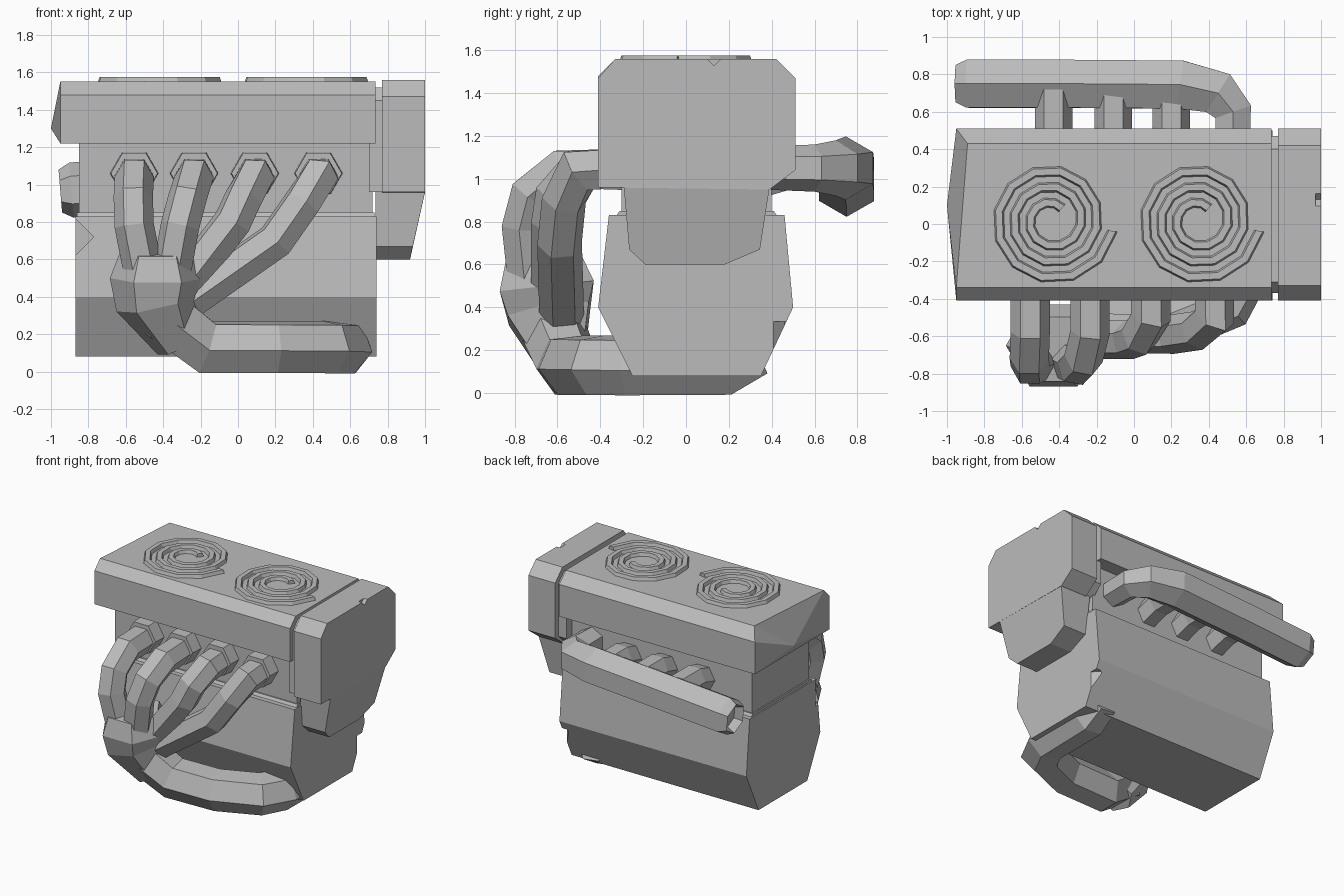
import bpy, bmesh, math
from mathutils import Vector, Matrix

if "Cube" in bpy.data.objects:
    bpy.data.objects.remove(bpy.data.objects["Cube"], do_unlink=True)

grey = bpy.data.materials.new("cast_grey")
grey.use_nodes = True
COLOUR = (0.5, 0.5, 0.5, 1)
grey.diffuse_color = COLOUR
grey.node_tree.nodes["Principled BSDF"].inputs["Base Color"].default_value = COLOUR


def finish(name, bm):
    bmesh.ops.recalc_face_normals(bm, faces=bm.faces)
    mesh = bpy.data.meshes.new(name)
    bm.to_mesh(mesh)
    bm.free()
    mesh.materials.append(grey)
    obj = bpy.data.objects.new(name, mesh)
    bpy.context.collection.objects.link(obj)
    return obj


def prism(name, profile, x0, x1, adjust=None):
    """Extrude a (y, z) profile along x."""
    bm = bmesh.new()
    ends = [[bm.verts.new((x, y, z)) for y, z in profile] for x in (x0, x1)]
    n = len(profile)
    bm.faces.new(ends[0])
    bm.faces.new(ends[1])
    for i in range(n):
        j = (i + 1) % n
        bm.faces.new((ends[0][i], ends[0][j], ends[1][j], ends[1][i]))
    if adjust:
        adjust(bm)
    return finish(name, bm)


def tube(name, points, radii, ref, hole=False, sides=6):
    """Mitred faceted pipe; ref points at the first corner of its section."""
    pts = [Vector(p) for p in points]
    normal = Vector(ref)
    bm = bmesh.new()
    rings = []
    for i, p in enumerate(pts):
        a = (p - pts[i - 1]).normalized() if i else (pts[1] - p).normalized()
        b = (pts[i + 1] - p).normalized() if i < len(pts) - 1 else a
        t = (a + b).normalized()
        bend = b - a
        stretch = 1 / max(t.dot(a), 0.6) - 1
        normal = (normal - t * normal.dot(t)).normalized()
        side = t.cross(normal)
        ring = []
        for k in range(sides):
            ang = math.tau * k / sides
            v = (normal * math.cos(ang) + side * math.sin(ang)) * radii[i]
            if bend.length > 0.01:
                d = bend.normalized()
                v += d * v.dot(d) * stretch
            ring.append(bm.verts.new(p + v))
        rings.append(ring)
    for r, s in zip(rings, rings[1:]):
        for k in range(sides):
            j = (k + 1) % sides
            bm.faces.new((r[k], r[j], s[j], s[k]))
    bm.faces.new(rings[0])
    cap = bm.faces.new(rings[-1])
    bmesh.ops.recalc_face_normals(bm, faces=bm.faces)
    if hole:
        bmesh.ops.inset_region(bm, faces=[cap], thickness=0.03)
        bmesh.ops.translate(bm, verts=cap.verts, vec=(pts[-2] - pts[-1]).normalized() * 0.06)
    return finish(name, bm)


def chip(obj, location, size, turn):
    """Knock a small wedge out of an edge."""
    bm = bmesh.new()
    bmesh.ops.create_cube(bm, size=size)
    bm.transform(Matrix.Translation(location) @ Matrix.Rotation(math.radians(45), 4, turn))
    cutter = finish(obj.name + "_chip_cutter", bm)
    cutter.hide_render = True
    cutter.hide_set(True)
    cutter.display_type = 'WIRE'
    mod = obj.modifiers.new("chip", 'BOOLEAN')
    mod.operation = 'DIFFERENCE'
    mod.solver = 'EXACT'
    mod.object = cutter


# Crankcase, cylinder head and gasket rim
block = prism("engine_block", [(-.25, .08), (.35, .08), (.5, .4), (.46, .83), (-.36, .83), (-.41, .4)], -.87, .74)
chip(block, (-.87, -.42, .72), .14, 'Y')
chip(block, (.78, .46, .27), .13, 'Z')
prism("gasket_rim", [(-.33, .82), (.43, .82), (.41, .85), (-.31, .85)], -.86, .73)
prism("cylinder_head", [(-.3, .8), (.4, .8), (.4, 1.25), (-.3, 1.25)], -.85, .72)


# Valve cover with a bulging, skewed end
def shape_valve_cover(bm):
    for v in bm.verts:
        if v.co.x < 0 and v.co.y > .3 and v.co.z > 1.5:
            v.co.x = -.89
    end = [f for f in bm.faces if all(v.co.x < 0 for v in f.verts)]
    centre = bmesh.ops.poke(bm, faces=end)["verts"][0]
    centre.co = (-1, .1, 1.3)


prism("valve_cover", [(-.41, 1.22), (.51, 1.22), (.51, 1.47), (.43, 1.55), (-.34, 1.55), (-.41, 1.48)],
      -.95, .735, shape_valve_cover)


# Timing cover at the end, joined by a narrow neck
def taper_bottom(bm):
    for v in bm.verts:
        if v.co.x > .9 and v.co.z < .9:
            v.co.x = .935 if v.co.z > .63 else .92


timing = prism("timing_cover", [(-.41, .96), (.39, .95), (.51, 1.04), (.51, 1.47), (.42, 1.56),
                                (-.33, 1.56), (-.41, 1.47)], .77, 1)
chip(timing, (1, .13, 1.57), .06, 'X')
prism("timing_cover_neck", [(-.37, .96), (.38, .96), (.47, 1.04), (.47, 1.45), (.4, 1.52),
                            (-.31, 1.52), (-.37, 1.45)], .7, .8)
prism("timing_cover_sump", [(-.29, .96), (.39, .96), (.345, .67), (.18, .6), (-.19, .6), (-.265, .67)],
      .735, 1, taper_bottom)

# Exhaust headers: port x, then the bends down to the collector
headers = [
    (-.555, [(-.555, -.58, 1.04), (-.56, -.72, .93), (-.555, -.76, .78), (-.5, -.73, .5)]),
    (-.235, [(-.235, -.58, 1.04), (-.27, -.72, .93), (-.31, -.76, .78), (-.36, -.73, .5)]),
    (.09, [(.09, -.5, 1.04), (.03, -.6, .93), (-.03, -.62, .8), (-.3, -.62, .45)]),
    (.43, [(.43, -.5, 1.04), (.34, -.57, .9), (.2, -.59, .7), (-.3, -.58, .35)]),
]
for i, (x, bends) in enumerate(headers):
    path = [(x, -.28, 1.05)] + bends
    tube(f"exhaust_header_{i + 1}", path, [.105] * len(path), (1, 0, 0))
    tube(f"exhaust_flange_{i + 1}", [(x, -.28, 1.06), (x, -.4, 1.06)], [.13, .125], (1, 0, 0))

# Collector and down pipe running under the block
tube("exhaust_collector", [(-.43, -.67, .64), (-.43, -.65, .5), (-.43, -.64, .37), (-.32, -.58, .14)],
     [.2, .255, .22, .12], (1, 0, 0))
tube("down_pipe", [(-.42, -.63, .32), (-.17, -.55, .13), (.2, -.54, .13), (.49, -.42, .13),
                   (.57, -.27, .13), (.57, .18, .13), (.57, .33, .2)],
     [.16] + [.15] * 5 + [.13], (0, -1, 0))

# Intake manifold and its runners
tube("intake_manifold", [(.53, .35, 1.05), (.53, .6, 1.05), (.45, .7, 1.05), (.25, .745, 1.05),
                         (-.35, .75, 1.01), (-.89, .75, .97), (-.95, .75, .965)],
     [.1, .11, .13, .148, .148, .148, .115], (0, 0, 1), hole=True)
for i, x in enumerate((-.43, -.11, .2)):
    tube(f"intake_runner_{i + 1}", [(x, .35, 1.0), (x, .52, 1.05), (x, .72, 1.05)], [.1] * 3, (1, 0, 0))


# Raised spirals on the valve cover
def spiral(name, cx, cy):
    bm = bmesh.new()
    steps, start, end = 34, 50, 1070
    previous = None
    for i in range(steps + 1):
        f = i / steps
        ang = math.radians(start + (end - start) * f)
        r = .085 + .245 * f
        section = []
        for offset, z in ((-.03, 1.54), (-.018, 1.575), (.018, 1.575), (.03, 1.54)):
            section.append(bm.verts.new((cx + (r + offset) * math.cos(ang),
                                         cy + (r + offset) * math.sin(ang), z)))
        if previous:
            for k in range(4):
                j = (k + 1) % 4
                bm.faces.new((previous[k], previous[j], section[j], section[k]))
        if i in (0, steps):
            bm.faces.new(section)
        previous = section
    finish(name, bm)


spiral("cover_spiral_right", -.44, .02)
spiral("cover_spiral_left", .345, .02)
